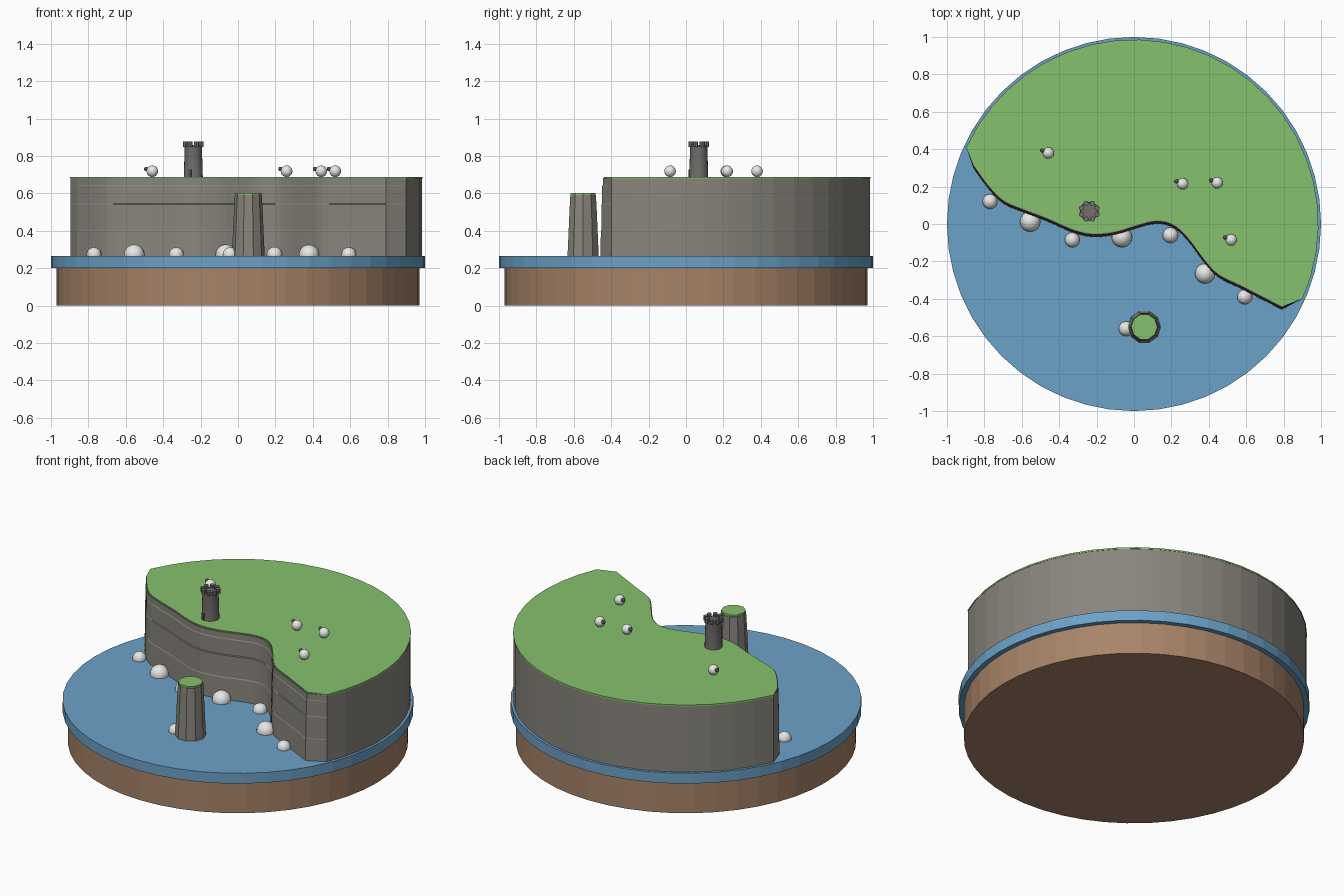
import bpy
import bmesh
from math import sin, cos, atan2, tau, pi
from mathutils import Vector

cube = bpy.data.objects.get("Cube")
if cube:
    bpy.data.objects.remove(cube, do_unlink=True)


def material(name, r, g, b):
    m = bpy.data.materials.new(name)
    m.use_nodes = True
    m.diffuse_color = (r, g, b, 1)
    m.node_tree.nodes["Principled BSDF"].inputs["Base Color"].default_value = (r, g, b, 1)
    return m


EARTH = material("earth brown", 0.39, 0.23, 0.14)
WATER = material("sea blue", 0.15, 0.36, 0.58)
ROCK = material("cliff grey", 0.25, 0.235, 0.205)
GRASS = material("grass green", 0.24, 0.54, 0.155)
STONE = material("tower stone", 0.17, 0.165, 0.155)
WHITE = material("foam and wool white", 0.82, 0.82, 0.80)
DARK = material("dark grey", 0.09, 0.085, 0.08)


def loft(name, rings, mat):
    """Closed solid through a stack of rings with equal point counts."""
    bm = bmesh.new()
    loops = [[bm.verts.new(p) for p in ring] for ring in rings]
    n = len(loops[0])
    for low, high in zip(loops, loops[1:]):
        for i in range(n):
            j = (i + 1) % n
            bm.faces.new((low[i], low[j], high[j], high[i]))
    bm.faces.new(loops[0][::-1])
    bm.faces.new(loops[-1])
    bmesh.ops.recalc_face_normals(bm, faces=bm.faces)
    mesh = bpy.data.meshes.new(name)
    bm.to_mesh(mesh)
    bm.free()
    mesh.materials.append(mat)
    obj = bpy.data.objects.new(name, mesh)
    bpy.context.collection.objects.link(obj)
    return obj


def turned(name, x, y, profile, sides, mat):
    """Round solid from (radius, height) pairs."""
    rings = [[(x + r * cos(tau * i / sides), y + r * sin(tau * i / sides), z)
              for i in range(sides)] for r, z in profile]
    return loft(name, rings, mat)


def ball(name, x, y, z, r, mat):
    bpy.ops.mesh.primitive_uv_sphere_add(segments=16, ring_count=10, radius=r, location=(x, y, z))
    obj = bpy.context.object
    obj.name = name
    obj.data.materials.append(mat)
    bpy.ops.object.shade_smooth()
    return obj


# Round base and sea
turned("earth_base", 0, 0, [(0.97, 0), (0.97, 0.2)], 48, EARTH)
turned("sea", 0, 0, [(1.0, 0.2), (1.0, 0.265)], 48, WATER)

# Winding cliff line, smoothed, running from the right end to the left end
CLIFF = [Vector(p) for p in (
    (0.79, -0.458), (0.58, -0.35), (0.45, -0.285), (0.37, -0.20), (0.28, -0.08),
    (0.20, -0.015), (0.11, 0.0), (0, -0.028), (-0.1, -0.058), (-0.22, -0.07),
    (-0.33, -0.045), (-0.46, 0.012), (-0.6, 0.065), (-0.70, 0.11), (-0.78, 0.19),
    (-0.86, 0.30))]


def smooth_line(points, steps=3):
    out = []
    for i in range(len(points) - 1):
        a, b, c = points[max(i - 1, 0)], points[i], points[i + 1]
        d = points[min(i + 2, len(points) - 1)]
        for k in range(steps):
            t = k / steps
            out.append(0.5 * (2 * b + (c - a) * t + (2 * a - 5 * b + 4 * c - d) * t ** 2
                              + (3 * b - a - 3 * c + d) * t ** 3))
    return out + [points[-1]]


SHORE = smooth_line(CLIFF)
START, END = atan2(-0.4, 0.9), atan2(0.41, -0.9)


def land_ring(z, inset, radius):
    """Land outline: round coast behind, cliff in front moved back by inset."""
    arc = [START + (END - START) * i / 24 for i in range(25)]
    ring = [(radius * cos(a), radius * sin(a), z) for a in arc]
    return ring + [(p.x, p.y + inset, z) for p in reversed(SHORE)]


# Cliff in slightly stepped strata, and the grass on top
strata = [(0.26, 0), (0.40, 0.003), (0.405, 0.006), (0.54, 0.006), (0.545, 0.010),
          (0.64, 0.010), (0.645, 0.013), (0.682, 0.013)]
loft("cliff_rock", [land_ring(z, inset, 0.984) for z, inset in strata], ROCK)
loft("cliff_grass", [land_ring(z, 0.02, 0.986) for z in (0.679, 0.688)], GRASS)

# Sea stack with a grass cap
turned("sea_stack", 0.055, -0.55,
       [(0.088, 0.26), (0.082, 0.39), (0.077, 0.5), (0.072, 0.59)], 10, ROCK)
turned("sea_stack_grass", 0.055, -0.55, [(0.07, 0.586), (0.07, 0.602)], 10, GRASS)

# Watchtower with a ring of battlements and a door
TX, TY = -0.239, 0.068
turned("tower", TX, TY, [(0.051, 0.68), (0.046, 0.85), (0.048, 0.858)], 20, STONE)
bpy.context.view_layer.objects.active = bpy.data.objects["tower"]
bpy.data.objects["tower"].select_set(True)
bpy.ops.object.shade_smooth_by_angle()
for i in range(8):
    a = tau * (i + 0.5) / 8
    turned("battlement", TX + 0.045 * cos(a), TY + 0.045 * sin(a),
           [(0.014, 0.849), (0.014, 0.876)], 8, STONE)
bpy.ops.mesh.primitive_cube_add(size=1, location=(TX - 0.018, TY - 0.047, 0.707))
door = bpy.context.object
door.name = "tower_door"
door.scale = (0.018, 0.009, 0.042)
door.rotation_euler.z = -pi / 8
door.data.materials.append(DARK)

# Foam at the foot of the cliff and the stack
for x, y, r in ((-0.77, 0.12, 0.04), (-0.555, 0.013, 0.055), (-0.33, -0.085, 0.04),
                (-0.065, -0.07, 0.055), (0.195, -0.06, 0.042), (0.38, -0.265, 0.054),
                (0.592, -0.39, 0.04), (-0.042, -0.56, 0.04)):
    ball("foam", x, y, 0.272, r, WHITE)

# Grazing sheep, all looking the same way
for x, y in ((-0.458, 0.38), (0.26, 0.215), (0.445, 0.22), (0.52, -0.085)):
    ball("sheep_body", x, y, 0.718, 0.031, WHITE)
    ball("sheep_head", x - 0.033, y + 0.013, 0.73, 0.012, DARK)
